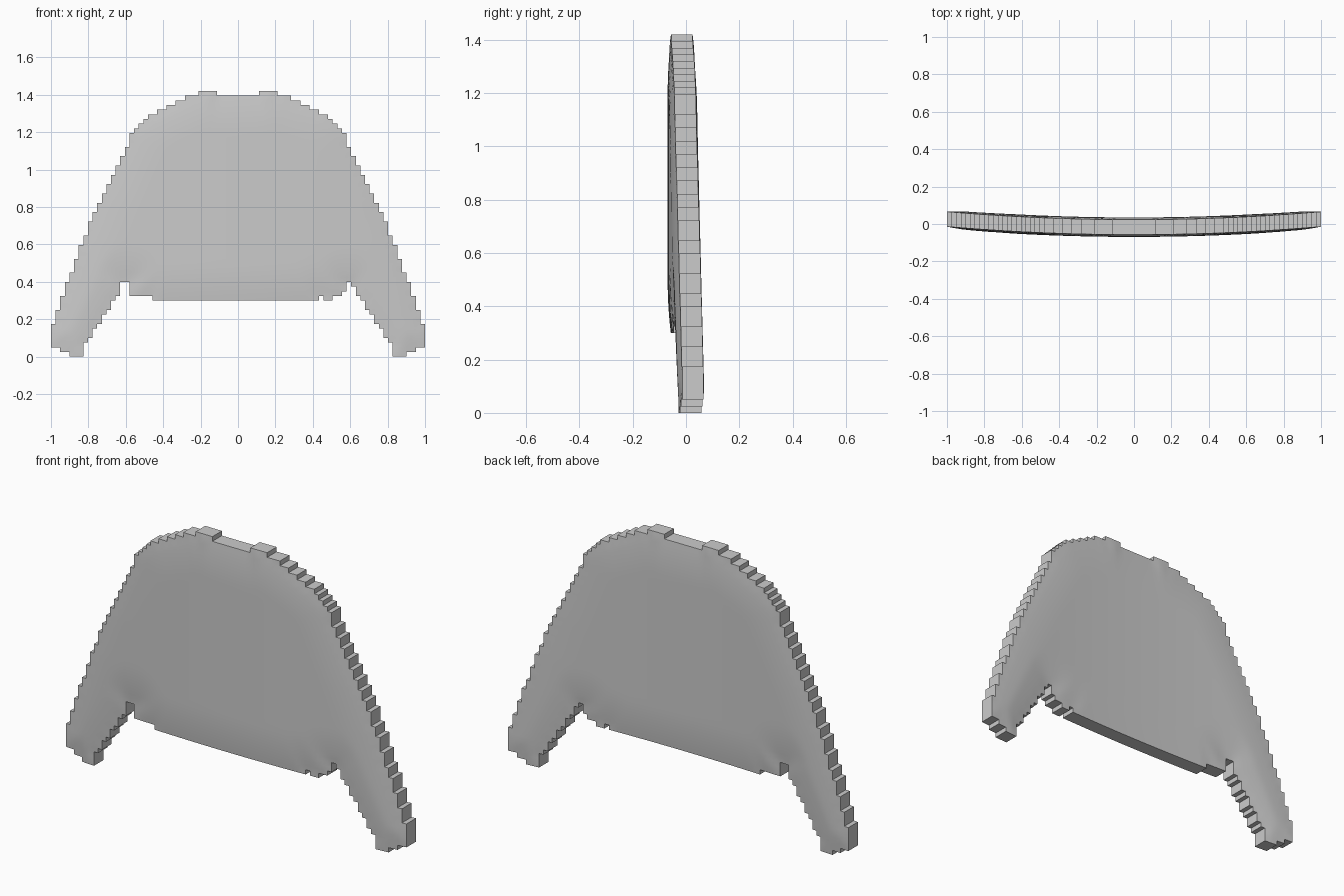
import bpy, bmesh, math
from mathutils import Vector

if "Cube" in bpy.data.objects:
    bpy.data.objects.remove(bpy.data.objects["Cube"])

NX, NZ = 81, 57
CX, CZ = 2.0 / NX, 1.42 / NZ

# Outer contour of one half: foot, sleeve, shoulder, collar
outer = [(.83, -.01), (.903, -.01), (.903, .025), (.95, .025), (.95, .05), (1.01, .05),
         (1.0, .14), (.975, .215), (.95, .29), (.925, .36), (.87, .51), (.82, .645),
         (.77, .755), (.72, .87), (.66, .99), (.61, 1.095), (.565, 1.19), (.53, 1.245),
         (.47, 1.295), (.38, 1.34), (.29, 1.375), (.235, 1.40), (.21, 1.40), (.19, 1.43),
         (.10, 1.43), (.10, 1.395)]
# Lower hem and armpits, right to left order reversed to left to right
hem = [(-.83, .04), (-.625, .36), (-.617, .41), (-.568, .41), (-.568, .324), (-.469, .324),
       (-.469, .299), (.42, .299), (.42, .324), (.469, .324), (.469, .299), (.518, .299),
       (.518, .324), (.543, .324), (.568, .345), (.568, .39), (.61, .39), (.625, .36), (.83, .04)]
outline = outer + [(-x, z) for x, z in reversed(outer)] + hem
edges = list(zip(outline, outline[1:] + outline[:1]))


def inside(x, z):
    hit = False
    for (x1, z1), (x2, z2) in edges:
        if (z1 > z) != (z2 > z) and x < x1 + (z - z1) * (x2 - x1) / (z2 - z1):
            hit = not hit
    return hit


def edge_distance(x, z):
    best = 9.0
    for (x1, z1), (x2, z2) in edges:
        dx, dz = x2 - x1, z2 - z1
        t = max(0, min(1, ((x - x1) * dx + (z - z1) * dz) / (dx * dx + dz * dz)))
        best = min(best, math.hypot(x - x1 - t * dx, z - z1 - t * dz))
    return best


cells = {(i, k) for i in range(NX) for k in range(NZ)
         if inside(-1 + (i + .5) * CX, (k + .5) * CZ)}

bm = bmesh.new()
cache = {}


def vert(i, k, side):
    # Bowed mid surface, swelling away from the border
    if (i, k, side) not in cache:
        x, z = -1 + i * CX, k * CZ
        border = any((i - a, k - b) not in cells for a in (0, 1) for b in (0, 1))
        d = 0 if border else edge_distance(x, z)
        swell = 1 - (1 - min(1, d / .2)) ** 2
        y = -.017 + .043 * x * x + side * (.040 + .012 * swell)
        cache[i, k, side] = bm.verts.new((x, y, z))
    return cache[i, k, side]


# Front and back skins, plus stepped walls on the open sides of each cell
for i, k in sorted(cells):
    ring = [(i, k), (i + 1, k), (i + 1, k + 1), (i, k + 1)]
    bm.faces.new([vert(*p, -1) for p in ring])
    bm.faces.new([vert(*p, 1) for p in reversed(ring)])
    for n, (di, dk) in enumerate([(0, -1), (1, 0), (0, 1), (-1, 0)]):
        if (i + di, k + dk) not in cells:
            a, b = ring[n], ring[(n + 1) % 4]
            bm.faces.new([vert(*b, -1), vert(*a, -1), vert(*a, 1), vert(*b, 1)])

mesh = bpy.data.meshes.new("garment_panel")
bm.to_mesh(mesh)
bm.free()
panel = bpy.data.objects.new("garment_panel", mesh)
bpy.context.collection.objects.link(panel)
bpy.context.view_layer.objects.active = panel
panel.select_set(True)
bpy.ops.object.shade_smooth_by_angle(angle=math.radians(30))
